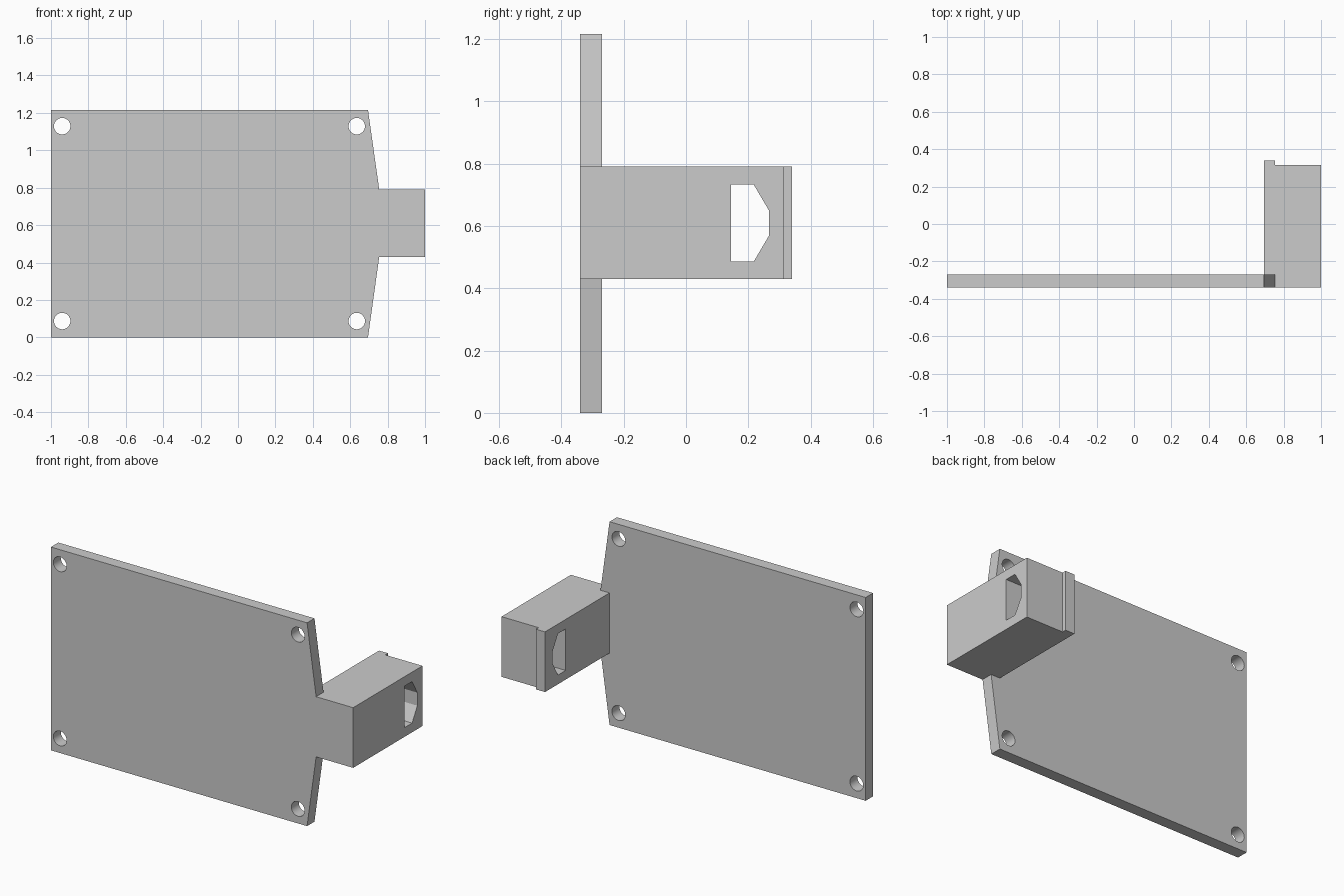
import bpy
import bmesh
from mathutils import Vector

cube = bpy.data.objects.get("Cube")
if cube:
    bpy.data.objects.remove(cube, do_unlink=True)

FRONT, PLATE_BACK = -0.34, -0.27
LOW, HIGH, TOP = 0.43, 0.79, 1.216
INNER, NECK = 0.695, 0.755

grey = bpy.data.materials.new("grey plastic")
grey.use_nodes = True
grey.diffuse_color = (0.6, 0.6, 0.6, 1)
grey.node_tree.nodes["Principled BSDF"].inputs["Base Color"].default_value = (0.6, 0.6, 0.6, 1)


def prism(name, outline, offset):
    """Extrude a closed outline of 3D points along an offset."""
    bm = bmesh.new()
    face = bm.faces.new([bm.verts.new(p) for p in outline])
    result = bmesh.ops.extrude_face_region(bm, geom=[face], use_keep_orig=True)
    moved = [g for g in result["geom"] if isinstance(g, bmesh.types.BMVert)]
    bmesh.ops.translate(bm, verts=moved, vec=Vector(offset))
    bmesh.ops.recalc_face_normals(bm, faces=bm.faces)
    mesh = bpy.data.meshes.new(name)
    bm.to_mesh(mesh)
    bm.free()
    mesh.materials.append(grey)
    obj = bpy.data.objects.new(name, mesh)
    bpy.context.collection.objects.link(obj)
    return obj


def cut(target, cutter):
    """Subtract the cutter, then remove it."""
    mod = target.modifiers.new("cut", "BOOLEAN")
    mod.operation = "DIFFERENCE"
    mod.solver = "EXACT"
    mod.object = cutter
    cutter.hide_render = True
    bpy.ops.object.select_all(action="DESELECT")
    bpy.context.view_layer.objects.active = target
    target.select_set(True)
    bpy.ops.object.modifier_apply(modifier=mod.name)
    bpy.data.objects.remove(cutter, do_unlink=True)


# Flat plate, tapered towards the block and notched to receive it
plate_outline = [(-1, 0), (INNER, 0), (NECK, LOW), (INNER, LOW),
                 (INNER, HIGH), (NECK, HIGH), (INNER, TOP), (-1, TOP)]
plate = prism("mounting_plate", [(x, FRONT, z) for x, z in plate_outline],
              (0, PLATE_BACK - FRONT, 0))

# Round screw holes in the four corners
for x in (-0.94, 0.635):
    for z in (0.087, TOP - 0.087):
        bpy.ops.mesh.primitive_cylinder_add(vertices=40, radius=0.044, depth=0.3,
                                            location=(x, -0.305, z), rotation=(1.5708, 0, 0))
        drill = bpy.context.object
        drill.data.materials.append(grey)
        cut(plate, drill)

# Side block with a raised lip on its back inner edge
block_outline = [(INNER, FRONT), (1, FRONT), (1, 0.315),
                 (NECK, 0.315), (NECK, 0.34), (INNER, 0.34)]
block = prism("side_block", [(x, y, LOW) for x, y in block_outline], (0, 0, HIGH - LOW))

# Tapered window through the block
window = [(0.145, 0.485), (0.217, 0.485), (0.267, 0.57),
          (0.267, 0.648), (0.217, 0.733), (0.145, 0.733)]
cut(block, prism("window_cutter", [(0.5, y, z) for y, z in window], (0.7, 0, 0)))

# Smooth the hole walls while keeping the edges sharp
bpy.ops.object.select_all(action="DESELECT")
plate.select_set(True)
bpy.context.view_layer.objects.active = plate
bpy.ops.object.shade_smooth_by_angle(angle=0.5)
